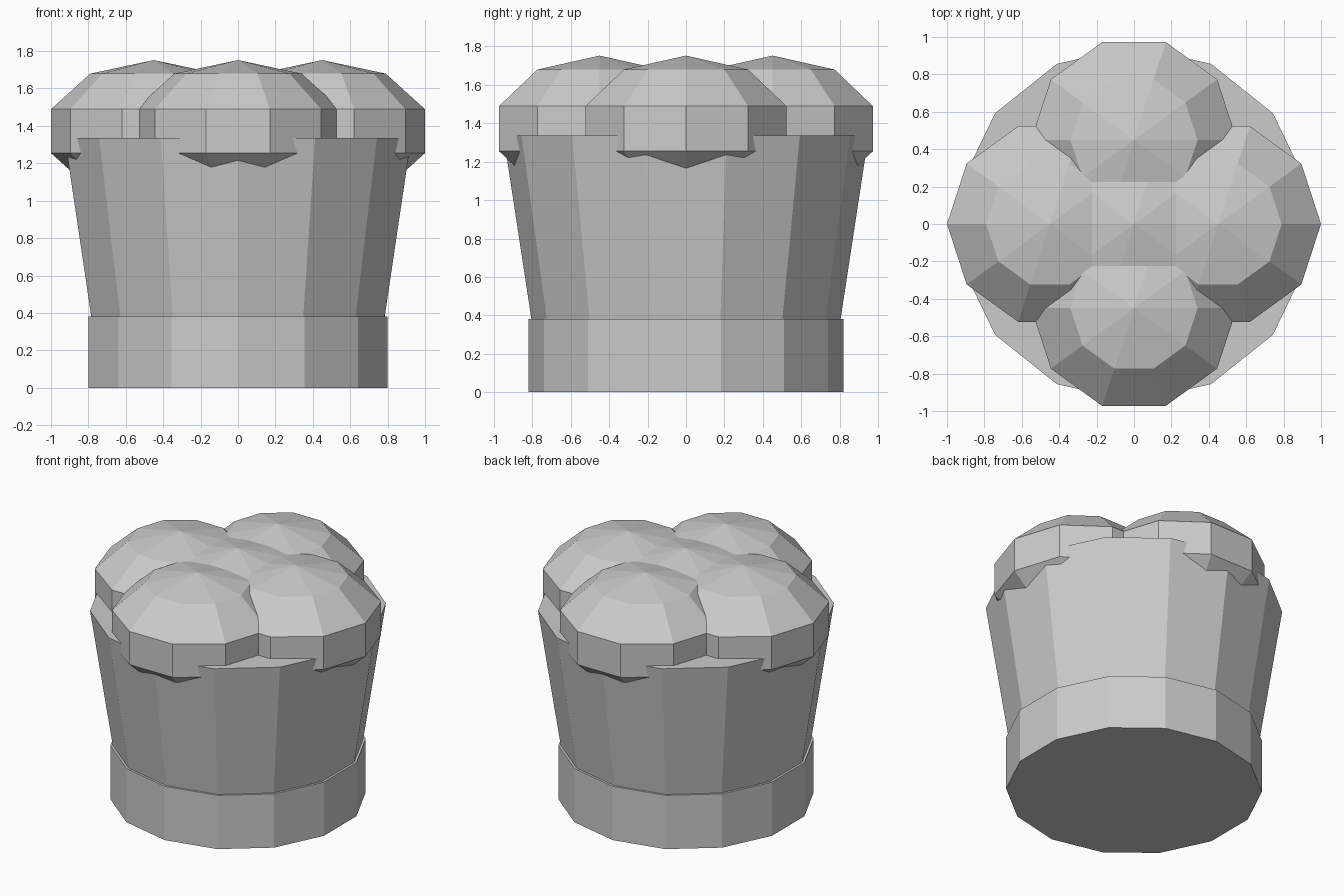
import bpy, bmesh
from math import sin, cos, pi, radians

if "Cube" in bpy.data.objects:
    bpy.data.objects.remove(bpy.data.objects["Cube"])


def lathe(name, profile, sides, start, loc=(0, 0, 0)):
    """Revolve (radius, z) points; zero radius makes a pole, open ends get caps."""
    bm = bmesh.new()
    rings = []
    for r, z in profile:
        n = sides if r > 0 else 1
        rings.append([bm.verts.new((r * cos(start + 2 * pi * i / sides),
                                    r * sin(start + 2 * pi * i / sides), z))
                      for i in range(n)])
    for a, b in zip(rings, rings[1:]):
        for i in range(sides):
            j = (i + 1) % sides
            if len(a) == 1:
                bm.faces.new((a[0], b[j], b[i]))
            elif len(b) == 1:
                bm.faces.new((a[i], a[j], b[0]))
            else:
                bm.faces.new((a[i], a[j], b[j], b[i]))
    for ring in (rings[0], rings[-1]):
        if len(ring) > 1:
            bm.faces.new(ring)
    bmesh.ops.recalc_face_normals(bm, faces=bm.faces)
    mesh = bpy.data.meshes.new(name)
    bm.to_mesh(mesh)
    bm.free()
    ob = bpy.data.objects.new(name, mesh)
    ob.location = loc
    bpy.context.collection.objects.link(ob)
    return ob


# Straight head band and flared cloth body, 14 sides with a corner at front and back
lathe("head_band", [(0.82, 0), (0.82, 0.38)], 14, pi / 2)
lathe("hat_body", [(0.80, 0.35), (0.95, 1.335)], 14, pi / 2)

# Five flattened low-poly puffs on top
R, H = 0.578, 0.38
puff = [(R * cos(radians(a)) if abs(a) < 90 else 0, H * sin(radians(a)))
        for a in (-90, -54, -18, 18, 54, 90)]
spots = {"center": (0, 0), "right": (0.45, 0), "left": (-0.45, 0),
         "back": (0, 0.45), "front": (0, -0.45)}
for side, (x, y) in spots.items():
    lathe("puff_" + side, puff, 10, 0, (x, y, 1.372))
